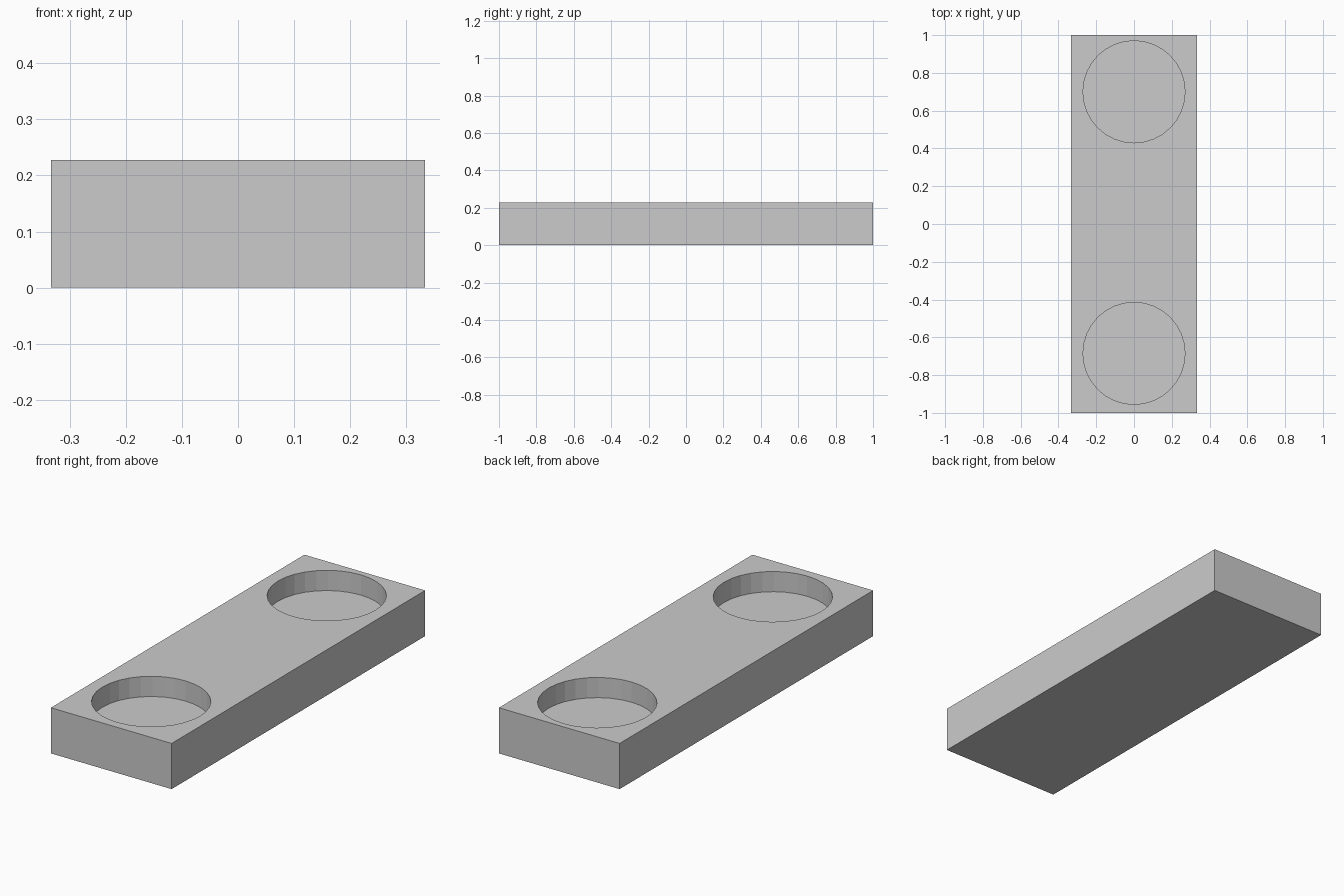
import bpy

if "Cube" in bpy.data.objects:
    bpy.data.objects.remove(bpy.data.objects["Cube"])

WIDTH, LENGTH, HEIGHT = 0.667, 2.0, 0.228
POCKET_RADIUS, POCKET_DEPTH = 0.27, 0.101
POCKET_CENTRES = (0.70, -0.685)

# Rectangular slab
bpy.ops.mesh.primitive_cube_add(size=1, location=(0, 0, HEIGHT / 2))
slab = bpy.context.object
slab.name = "slab"
slab.scale = (WIDTH, LENGTH, HEIGHT)
bpy.ops.object.transform_apply(location=True, rotation=False, scale=True)

# Round blind pockets sunk into the top
cutters = []
for i, y in enumerate(POCKET_CENTRES):
    bpy.ops.mesh.primitive_cylinder_add(
        vertices=32, radius=POCKET_RADIUS, depth=2 * POCKET_DEPTH,
        location=(0, y, HEIGHT))
    cutter = bpy.context.object
    cutter.name = f"pocket_cutter_{i + 1}"
    cutter.hide_render = True
    mod = slab.modifiers.new(f"pocket_{i + 1}", 'BOOLEAN')
    mod.operation = 'DIFFERENCE'
    mod.solver = 'EXACT'
    mod.object = cutter
    cutters.append(cutter)

# Apply the cuts and drop the cutters
bpy.ops.object.select_all(action='DESELECT')
slab.select_set(True)
bpy.context.view_layer.objects.active = slab
for mod in list(slab.modifiers):
    bpy.ops.object.modifier_apply(modifier=mod.name)
for cutter in cutters:
    bpy.data.objects.remove(cutter, do_unlink=True)
